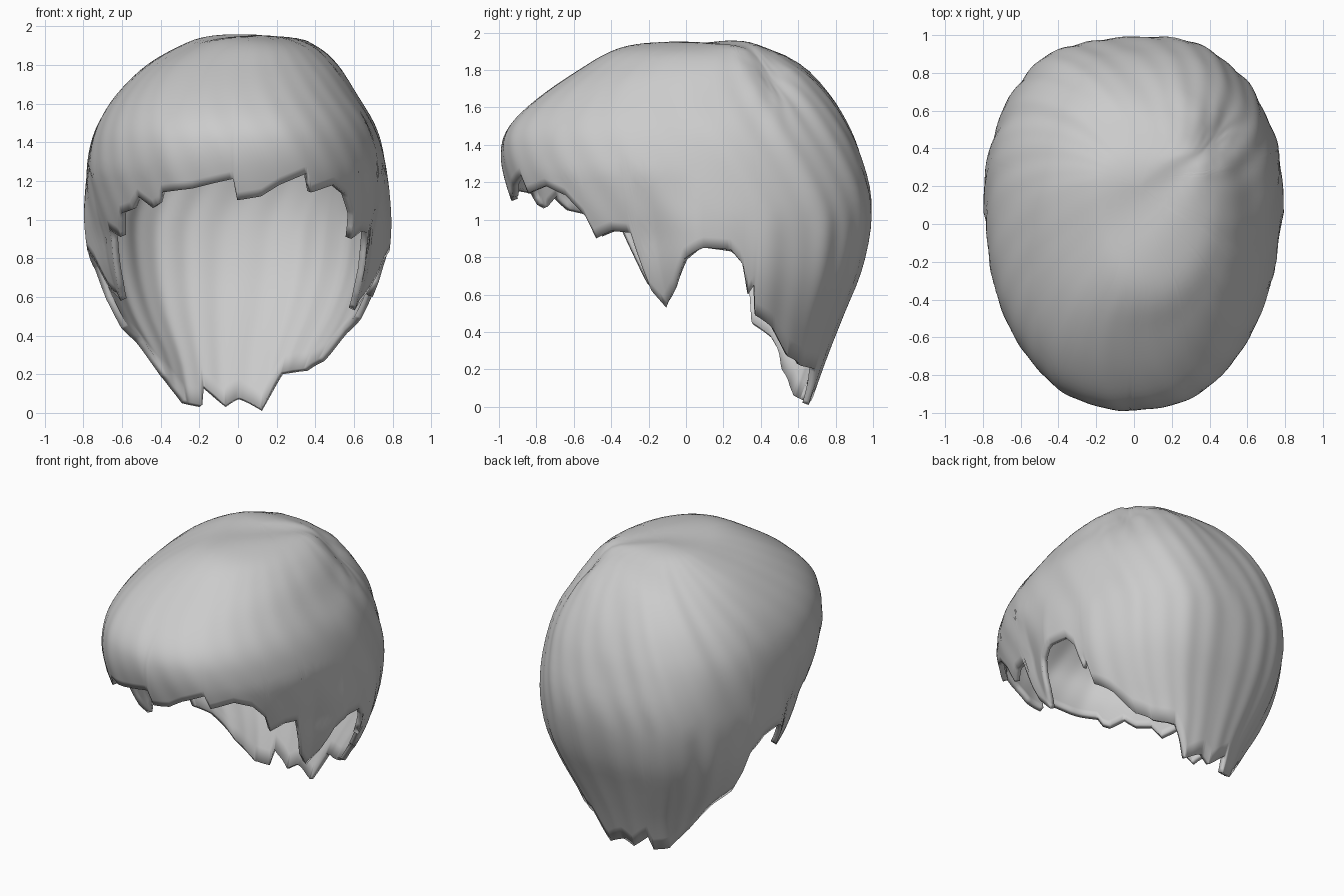
import bpy, bmesh, math

if "Cube" in bpy.data.objects:
    bpy.data.objects.remove(bpy.data.objects["Cube"], do_unlink=True)

COLUMNS, ROWS = 360, 34

# Horizontal sections, crown to nape: z, left x, right x, middle y, front y, back y
SECTIONS = [
    (1.955, .03, .03, .20, .20, .20),
    (1.945, -.13, .20, .20, -.12, .35),
    (1.91, -.26, .39, .18, -.37, .46),
    (1.80, -.46, .51, .12, -.58, .65),
    (1.65, -.62, .61, .08, -.80, .79),
    (1.50, -.72, .70, .06, -.95, .88),
    (1.35, -.77, .75, .06, -.99, .94),
    (1.15, -.79, .78, .06, -.95, .99),
    (.95, -.79, .79, .06, -.87, .99),
    (.72, -.75, .76, .07, -.76, .94),
    (.50, -.66, .67, .10, -.62, .85),
    (.25, -.51, .51, .16, -.45, .75),
    (0, -.43, .44, .20, -.30, .66),
]

# Cut edge around the head: degrees from the front towards +x, height
NAPE = [(-180, .07), (-174, .03), (-161, .13), (-157, .03), (-143, .05),
        (-127, .19), (-115, .37), (-106, .44)]
LEFT_EAR = [(-104, .74), (-98, .83), (-91, .85), (-86, .78), (-81, .63),
            (-75, .58), (-71, .66), (-66, .95)]
FRINGE = [(-58, .91), (-53, 1.03), (-46, 1.05), (-41, 1.12), (-34, 1.06),
          (-31, 1.08), (-29, 1.14), (-16, 1.16), (-1, 1.21), (0, 1.10),
          (8, 1.12), (15, 1.18), (26, 1.24), (28, 1.14), (39, 1.18), (47, 1.13),
          (53, 1.02), (55, .90), (62, .94), (69, .93)]
RIGHT_EAR = [(72, .62), (76, .53), (81, .63), (86, .79), (91, .85),
             (98, .84), (102, .76), (104, .60), (106, .65)]
RIGHT_NAPE = [(107, .49), (116, .42), (126, .29), (138, .22), (156, .20),
              (168, .01), (180, .07)]
EDGE = NAPE + LEFT_EAR + FRINGE + RIGHT_EAR + RIGHT_NAPE


def edge_height(deg):
    """Height of the cut edge at an angle."""
    for (a, za), (b, zb) in zip(EDGE, EDGE[1:]):
        if a <= deg <= b:
            return za + (zb - za) * (deg - a) / (b - a)
    return EDGE[0][1]


def section(u):
    """Smoothly interpolated section at fractional index u."""
    last = len(SECTIONS) - 1
    i = min(int(u), last - 1)
    t = u - i
    p, q, r, s = (SECTIONS[min(max(i + k, 0), last)] for k in (-1, 0, 1, 2))
    return [b + t * ((c - a) + t * ((2 * a - 5 * b + 4 * c - d)
            + t * (3 * (b - c) + d - a))) / 2 for a, b, c, d in zip(p, q, r, s)]


def index_at(z):
    """Section index that lies at height z."""
    low, high = 1.0, len(SECTIONS) - 1.0
    for _ in range(30):
        mid = (low + high) / 2
        if section(mid)[0] > z:
            low = mid
        else:
            high = mid
    return low


def squared(v, power):
    return math.copysign(abs(v) ** power, v)


def clamp(v):
    return min(max(v, 0), 1)


def strands(angle, z, fade):
    """Scale factor for the combed ridges, which sweep round the crown."""
    w = angle + .5 * max(z - 1.0, 0)
    ridge = (math.sin(11 * w + 2 * math.sin(3 * w)) + .5 * math.sin(29 * w + 3 * z)
             + .8 * math.sin(6 * w - 2 * z))
    back = .4 + .6 * (1 - math.cos(angle)) / 2
    return 1 + .007 * ridge * back * fade


def whorl(x, y, u):
    """Height change from the whorl: a hollow with locks fanning out of it."""
    dx, dy = x - .43, y - .46
    r = math.hypot(dx, dy)
    fan = math.sin(9 * math.atan2(dy, dx) + 2 * r) * r / (r + .15)
    return .008 * fan * clamp((6 - u) / 3) - .05 * math.exp(-r * r / .01)


def surface_point(angle, u):
    z, left, right, mid, front, back = section(u)
    # The back of the head is boxier than the front
    power = .92 if math.cos(angle) > 0 else .83
    s, c = squared(math.sin(angle), power), squared(math.cos(angle), power)
    k = strands(angle, z, clamp(u / 4))
    # Temple locks tuck in towards the face
    tuck = 1 - .1 * clamp((1.25 - z) / .35) * clamp(c * 4)
    x = (left + right) / 2 + s * (right - left) / 2 * k * tuck
    y = mid - c * ((mid - front) if c > 0 else (back - mid)) * k
    return x, y, z + whorl(x, y, u)


# Hair shell: columns run from the crown down to the cut edge
bm = bmesh.new()
crown = bm.verts.new(surface_point(0, 0))
columns = []
for i in range(COLUMNS):
    deg = -180 + 360 * i / COLUMNS
    end = index_at(edge_height(deg))
    columns.append([bm.verts.new(surface_point(math.radians(deg), end * j / ROWS))
                    for j in range(1, ROWS + 1)])
for a, b in zip(columns, columns[1:] + columns[:1]):
    bm.faces.new((crown, a[0], b[0]))
    for j in range(ROWS - 1):
        bm.faces.new((a[j], a[j + 1], b[j + 1], b[j]))
bm.normal_update()
if sum(f.normal.z for f in crown.link_faces) < 0:
    bmesh.ops.reverse_faces(bm, faces=bm.faces)
mesh = bpy.data.meshes.new("hair_shell")
bm.to_mesh(mesh)
bm.free()
hair = bpy.data.objects.new("hair_shell", mesh)
bpy.context.collection.objects.link(hair)

# Single grey colour
grey = bpy.data.materials.new("hair_grey")
grey.use_nodes = True
colour = (.6, .6, .6, 1)
grey.diffuse_color = colour
grey.node_tree.nodes["Principled BSDF"].inputs["Base Color"].default_value = colour
mesh.materials.append(grey)

# Smooth shading and an inward thickness with a crisp rim
bpy.context.view_layer.objects.active = hair
hair.select_set(True)
bpy.ops.object.shade_smooth_by_angle(angle=math.radians(50))
shell = hair.modifiers.new("thickness", "SOLIDIFY")
shell.thickness = .035
shell.offset = -1
